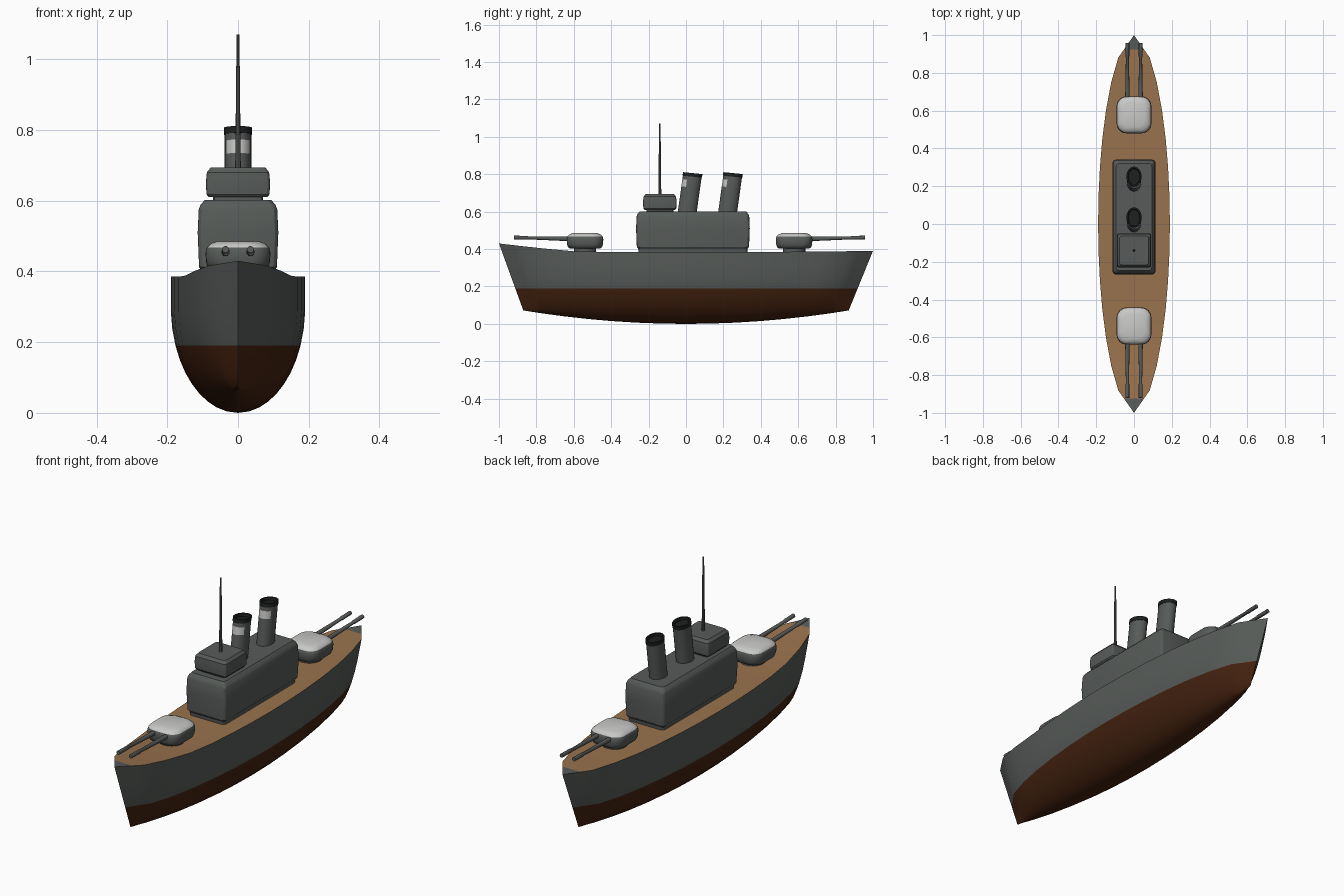
import bpy, bmesh
from math import sin, cos, pi, sqrt
from mathutils import Vector

cube = bpy.data.objects.get("Cube")
if cube:
    bpy.data.objects.remove(cube, do_unlink=True)


def material(name, rgb):
    m = bpy.data.materials.new(name)
    m.use_nodes = True
    m.diffuse_color = (*rgb, 1)
    m.node_tree.nodes["Principled BSDF"].inputs["Base Color"].default_value = (*rgb, 1)
    return m


GREY = material("ship grey", (0.095, 0.105, 0.098))
BROWN = material("hull brown", (0.058, 0.016, 0.005))
WOOD = material("deck wood", (0.32, 0.17, 0.075))
PALE = material("pale grey", (0.58, 0.58, 0.57))
BLACK = material("funnel black", (0.012, 0.013, 0.013))


def finish(bm, name, mats, rule=None, angle=0.6):
    """Turn a bmesh into a shaded object, colouring faces by a rule."""
    bmesh.ops.remove_doubles(bm, verts=bm.verts, dist=0.0003)
    bmesh.ops.recalc_face_normals(bm, faces=bm.faces)
    bm.normal_update()
    if rule:
        for f in bm.faces:
            f.material_index = rule(f.calc_center_median(), f.normal)
    mesh = bpy.data.meshes.new(name)
    bm.to_mesh(mesh)
    bm.free()
    for m in mats:
        mesh.materials.append(m)
    ob = bpy.data.objects.new(name, mesh)
    bpy.context.collection.objects.link(ob)
    bpy.ops.object.select_all(action='DESELECT')
    ob.select_set(True)
    bpy.context.view_layer.objects.active = ob
    bpy.ops.object.shade_smooth_by_angle(angle=angle)
    return ob


def rounded(hx, hy, rx, ry, segs):
    """Rounded rectangle outline as (x, y) pairs."""
    pts = []
    for q, (sx, sy) in enumerate([(1, 1), (-1, 1), (-1, -1), (1, -1)]):
        for i in range(segs + 1):
            a = (q + i / segs) * pi / 2
            pts.append((sx * (hx - rx) + rx * cos(a), sy * (hy - ry) + ry * sin(a)))
    return pts


def loft(name, rings, mats, rule=None, angle=0.6):
    """Skin a list of equal-length point rings and cap both ends."""
    bm = bmesh.new()
    loops = [[bm.verts.new(p) for p in r] for r in rings]
    n = len(loops[0])
    for a, b in zip(loops, loops[1:]):
        for i in range(n):
            bm.faces.new((a[i], a[(i + 1) % n], b[(i + 1) % n], b[i]))
    bm.faces.new(loops[0][::-1])
    bm.faces.new(loops[-1])
    return finish(bm, name, mats, rule, angle)


def block(name, cy, hx, hy, r, segs, profile, mats, rule=None, angle=0.6):
    """Stack of rounded outlines; profile holds (height, inset) pairs."""
    rings = [[Vector((x, cy + y, z)) for x, y in rounded(hx - d, hy - d, r, r, segs)]
             for z, d in profile]
    return loft(name, rings, mats, rule, angle)


def tube(name, start, end, radii, mat, sides=12):
    """Round bar; radii holds (fraction along, radius) pairs."""
    start, end = Vector(start), Vector(end)
    turn = (end - start).to_track_quat('Z', 'Y')
    rings = [[start.lerp(end, t) + turn @ Vector((r * cos(2 * pi * i / sides), r * sin(2 * pi * i / sides), 0))
              for i in range(sides)] for t, r in radii]
    return loft(name, rings, [mat])


# Hull: raked ends, round bilge, sheer rising to the bow
WATERLINE = 0.19
half = [0.15, 0.3, 0.45, 0.6, 0.75, 0.88, 0.925, 1]
stations = [-t for t in reversed(half)] + [0] + half


def section(t):
    keel = 0.072 * t * t
    deck = 0.385 + (0.045 * max(0, (-t - 0.55) / 0.45) ** 1.2 if t < 0 else 0.006 * t ** 4)
    if abs(t) > 0.9:
        beam = 0.084 * (1 - abs(t)) / 0.12
    else:
        beam = 0.19 * (1 - t * t) ** 0.55
    heights = [keel + (WATERLINE - keel) * (i / 8) ** 1.8 for i in range(9)]
    heights += [WATERLINE + (deck - WATERLINE) * i / 4 for i in range(1, 5)]
    pts = []
    for z in heights:
        u = max(0, (0.3 - z) / (0.3 - keel))
        y = t * (0.87 + 0.13 * (z - keel) / (deck - keel))
        pts.append(Vector((beam * sqrt(max(0, 1 - u * u)), y, z)))
    return pts


bm = bmesh.new()
grid = []
for t in stations:
    right = section(t)
    left = [Vector((-p.x, p.y, p.z)) for p in right]
    grid.append([bm.verts.new(p) for p in left[:0:-1] + right])
for a, b in zip(grid, grid[1:]):
    n = len(a)
    for i in range(n):
        bm.faces.new((a[i], a[(i + 1) % n], b[(i + 1) % n], b[i]))
bmesh.ops.remove_doubles(bm, verts=bm.verts, dist=0.0003)
bmesh.ops.dissolve_degenerate(bm, edges=bm.edges, dist=0.0002)


def hull_colour(c, n):
    if n.z > 0.7 and c.z > 0.3:
        return 2 if abs(c.y) < 0.925 else 0
    return 1 if c.z < WATERLINE else 0


finish(bm, "hull", [GREY, BROWN, WOOD], hull_colour, 0.7)

# Superstructure and bridge
block("superstructure", 0.037, 0.114, 0.304, 0.018, 3,
      [(0.38, 0.014), (0.4, 0.012), (0.412, 0.004), (0.51, 0), (0.575, 0.003), (0.588, 0.008), (0.602, 0.02)],
      [GREY], angle=0.4)
block("bridge_base", -0.14, 0.07, 0.072, 0.01, 2, [(0.598, 0), (0.62, 0)], [GREY])
block("bridge", -0.14, 0.091, 0.09, 0.012, 3,
      [(0.61, 0.008), (0.618, 0.002), (0.65, 0), (0.68, 0.003), (0.694, 0.014)], [GREY], angle=0.4)
tube("mast", (0, -0.14, 0.69), (0, -0.14, 1.07), [(0, 0.008), (0.5, 0.006), (1, 0.004)], GREY, 8)


# Funnels: leaning aft, black rim, pale patch on the forward face
def funnel_colour(c, n):
    if c.z > 0.785:
        return 2
    return 1 if 0.727 < c.z < 0.77 and n.y < -0.4 else 0


for name, cy in (("front_funnel", 0.007), ("rear_funnel", 0.223)):
    rings = []
    for z, d in [(0.59, 0), (0.73, 0), (0.768, 0), (0.787, 0), (0.787, -0.002), (0.806, -0.002),
                 (0.806, 0.006), (0.792, 0.008)]:
        lean = 0.14 * (z - 0.6)
        rings.append([Vector((x, cy + lean + y, z - 0.1 * y))
                      for x, y in rounded(0.038 - d, 0.05 - d, 0.038 - d, 0.05 - d, 6)])
    loft(name, rings, [GREY, PALE, BLACK], funnel_colour)

# Gun turrets with twin barrels, one facing each way
for name, cy, way in (("front", -0.54, -1), ("rear", 0.578, 1)):
    block(name + "_turret_base", cy, 0.06, 0.06, 0.059, 5, [(0.375, 0), (0.41, 0)], [GREY])
    block(name + "_turret", cy, 0.092, 0.098, 0.052, 6,
          [(0.403, 0.018), (0.41, 0.007), (0.425, 0.002), (0.452, 0), (0.468, 0.004), (0.478, 0.014), (0.485, 0.032)],
          [GREY, PALE], lambda c, n: int(n.z > 0.6), 0.9)
    for side, x in (("right", -0.035), ("left", 0.035)):
        tube(f"{name}_{side}_barrel", (x, cy + way * 0.08, 0.454), (x, cy + way * 0.38, 0.462),
             [(0, 0.012), (0.2, 0.011), (0.75, 0.008), (0.76, 0.01), (1, 0.01)], GREY)
